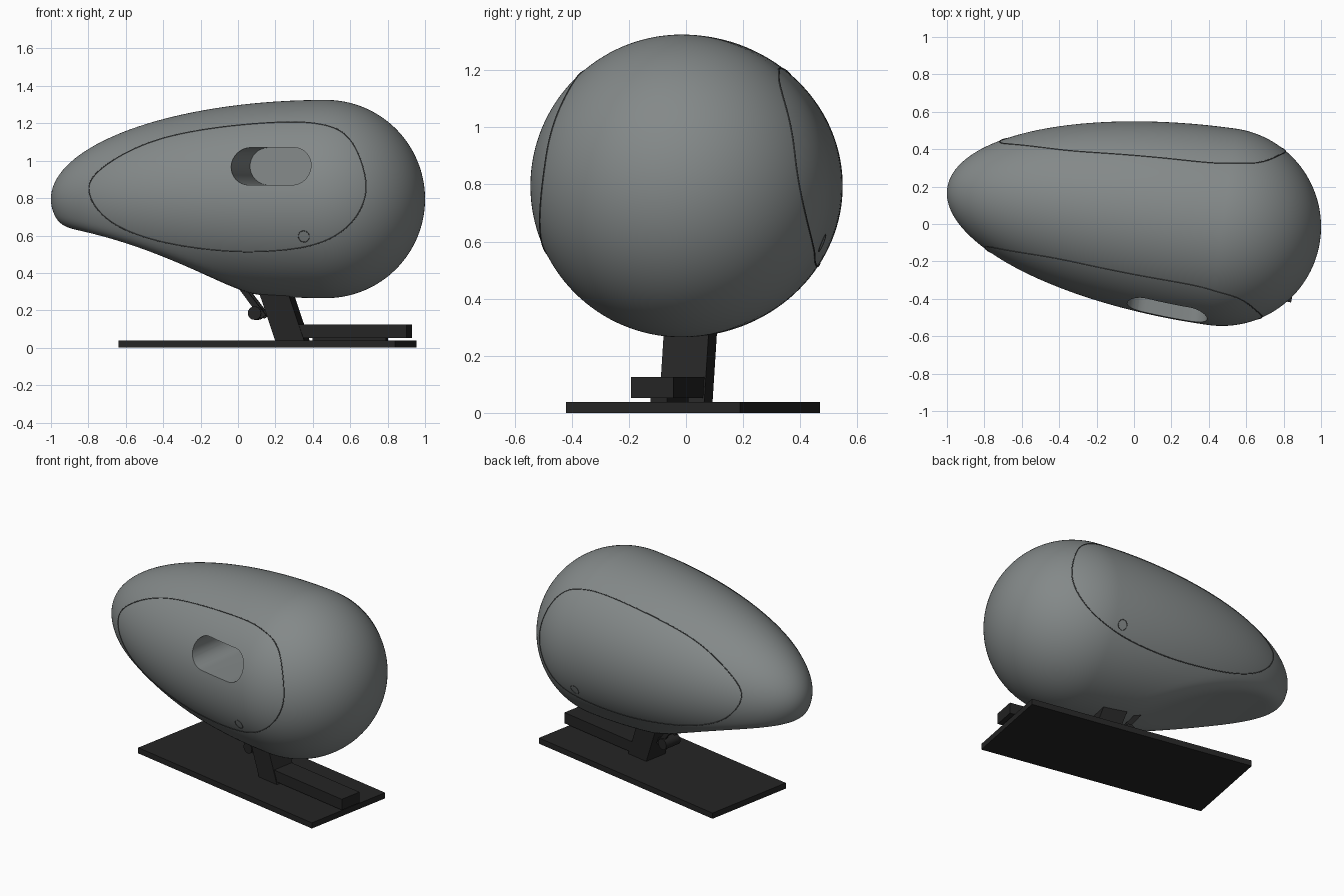
import bpy, bmesh, math
from mathutils import Matrix, Vector

if "Cube" in bpy.data.objects:
    bpy.data.objects.remove(bpy.data.objects["Cube"])

R, NOSE, ZC = 0.53, 1.483, 0.795
POD = Matrix.Translation((0.47, -0.015, 0)) @ Matrix.Rotation(math.radians(-8), 4, 'Z')
BASE = Matrix.Translation((0.1575, 0.025, 0)) @ Matrix.Rotation(math.radians(-10.7), 4, 'Z')


def material(name, c):
    m = bpy.data.materials.new(name)
    m.diffuse_color = (*c, 1)
    m.use_nodes = True
    m.node_tree.nodes["Principled BSDF"].inputs["Base Color"].default_value = m.diffuse_color
    return m


grey = material("pod_grey", (0.23, 0.25, 0.25))
black = material("base_black", (0.018, 0.018, 0.018))
dark = material("seam_dark", (0.07, 0.075, 0.075))


def finish(name, bm, matrix, mat, smooth=None):
    bmesh.ops.recalc_face_normals(bm, faces=bm.faces)
    me = bpy.data.meshes.new(name)
    bm.to_mesh(me)
    bm.free()
    ob = bpy.data.objects.new(name, me)
    bpy.context.collection.objects.link(ob)
    ob.matrix_world = matrix
    me.materials.append(mat)
    if smooth:
        smooth_object(ob, smooth)
    return ob


def smooth_object(ob, angle):
    bpy.ops.object.select_all(action='DESELECT')
    ob.select_set(True)
    bpy.context.view_layer.objects.active = ob
    bpy.ops.object.shade_smooth_by_angle(angle=math.radians(angle))


def prism(name, pts, y0, y1, mat, matrix):
    """Extrude an x-z outline from y0 to y1."""
    bm = bmesh.new()
    f = bm.faces.new([bm.verts.new((x, y0, z)) for x, z in pts])
    ext = bmesh.ops.extrude_face_region(bm, geom=[f])['geom']
    for v in ext:
        if isinstance(v, bmesh.types.BMVert):
            v.co.y = y1
    return finish(name, bm, matrix, mat)


def rect(x0, x1, z0, z1):
    return [(x0, z0), (x1, z0), (x1, z1), (x0, z1)]


def side_y(x, z):
    """Half width of the pod at local x and height z above its axis."""
    a = NOSE if x < 0 else R
    return math.sqrt(max(0, R * R * (1 - (x / a) ** 2) - z * z))


def tube(name, pts, radius):
    cu = bpy.data.curves.new(name, 'CURVE')
    cu.dimensions = '3D'
    cu.bevel_depth = radius
    cu.bevel_resolution = 1
    sp = cu.splines.new('POLY')
    sp.points.add(len(pts) - 1)
    for p, q in zip(sp.points, pts):
        p.co = (*q, 1)
    sp.use_cyclic_u = True
    ob = bpy.data.objects.new(name, cu)
    bpy.context.collection.objects.link(ob)
    ob.matrix_world = POD
    cu.materials.append(dark)


# Pod: round tail, stretched nose, scooped underside
bm = bmesh.new()
bmesh.ops.create_uvsphere(bm, u_segments=128, v_segments=96, radius=R,
                          matrix=Matrix.Rotation(math.pi / 2, 4, 'Y'))
for v in bm.verts:
    if v.co.x < 0:
        v.co.x *= NOSE / R
    z = v.co.z + ZC
    t = v.co.x * 0.99 + 0.47 + 0.925
    f = 0.642 - 0.15 * t - 0.23 * t * abs(t)
    k = 0.06
    h = max(k - abs(z - f), 0) / k
    v.co.z = max(z, f) + h * h * k / 4
pod = finish("pod_shell", bm, POD, grey)

# Deep window slot in the front side
slot = []
for cx, start in ((-0.11, -90), (-0.345, 90)):
    for i in range(17):
        a = math.radians(start + i * 180 / 16)
        slot.append((cx + 0.1 * math.cos(a), 0.97 + 0.1 * math.sin(a)))
cutter = prism("slot_cutter", slot, -0.8, 0.25, grey, POD)
cutter.hide_render = True
mod = pod.modifiers.new("slot", 'BOOLEAN')
mod.operation = 'DIFFERENCE'
mod.solver = 'EXACT'
mod.object = cutter
bpy.context.view_layer.update()
pod.data = bpy.data.meshes.new_from_object(pod.evaluated_get(bpy.context.evaluated_depsgraph_get()))
pod.modifiers.clear()
bpy.data.objects.remove(cutter)
smooth_object(pod, 35)

# Door seams and round latches on both sides
door = [(0.28, 0.07), (0.185, 0.316), (-0.02, 0.406), (-0.43, 0.395), (-0.84, 0.325),
        (-1.12, 0.2), (-1.24, 0.06), (-1.13, -0.11), (-0.85, -0.225), (-0.42, -0.281),
        (-0.02, -0.25), (0.2, -0.13)]
outline = []
n = len(door)
for i in range(n):
    p0, p1, p2, p3 = (Vector(door[(i + j - 1) % n]) for j in range(4))
    for s in range(12):
        t = s / 12
        outline.append(0.5 * (2 * p1 + (p2 - p0) * t + (2 * p0 - 5 * p1 + 4 * p2 - p3) * t * t
                              + (3 * p1 - p0 - 3 * p2 + p3) * t ** 3))
for side, label in ((-1, "front"), (1, "back")):
    tube(label + "_door_seam", [(p.x, side * side_y(p.x, p.y), p.y + ZC) for p in outline], 0.003)
    ring = []
    for i in range(24):
        a = i * math.tau / 24
        x, z = -0.05 + 0.03 * math.cos(a), -0.2 + 0.03 * math.sin(a)
        ring.append((x, side * side_y(x, z), z + ZC))
    tube(label + "_latch_ring", ring, 0.002)

# Floor plate, beam and leaning post
prism("floor_plate", rect(-0.753, 0.753, 0.0, 0.038), -0.31, 0.31, black, BASE)
prism("floor_beam", rect(0.17, 0.772, 0.053, 0.125), -0.075, 0.075, black, BASE)
prism("beam_spacer", rect(0.25, 0.65, 0.03, 0.06), -0.03, 0.03, black, BASE)
prism("post", [(0.06, 0.03), (0.217, 0.03), (0.09, 0.4), (-0.067, 0.4)], -0.08, 0.08, black, BASE)

# Strut pair and pivot pin ahead of the post
for y in (-0.05, 0.035):
    prism("strut_bar", [(-0.15, 0.32), (-0.125, 0.335), (0.0, 0.175), (-0.025, 0.155)],
          y, y + 0.015, black, BASE)
bm = bmesh.new()
bmesh.ops.create_cone(bm, cap_ends=True, segments=16, radius1=0.036, radius2=0.036, depth=0.12,
                      matrix=Matrix.Translation((-0.06, 0, 0.185)) @ Matrix.Rotation(math.pi / 2, 4, 'X'))
finish("pivot_pin", bm, BASE, black, 35)
prism("pivot_link", rect(-0.06, 0.06, 0.17, 0.2), -0.03, 0.03, black, BASE)
